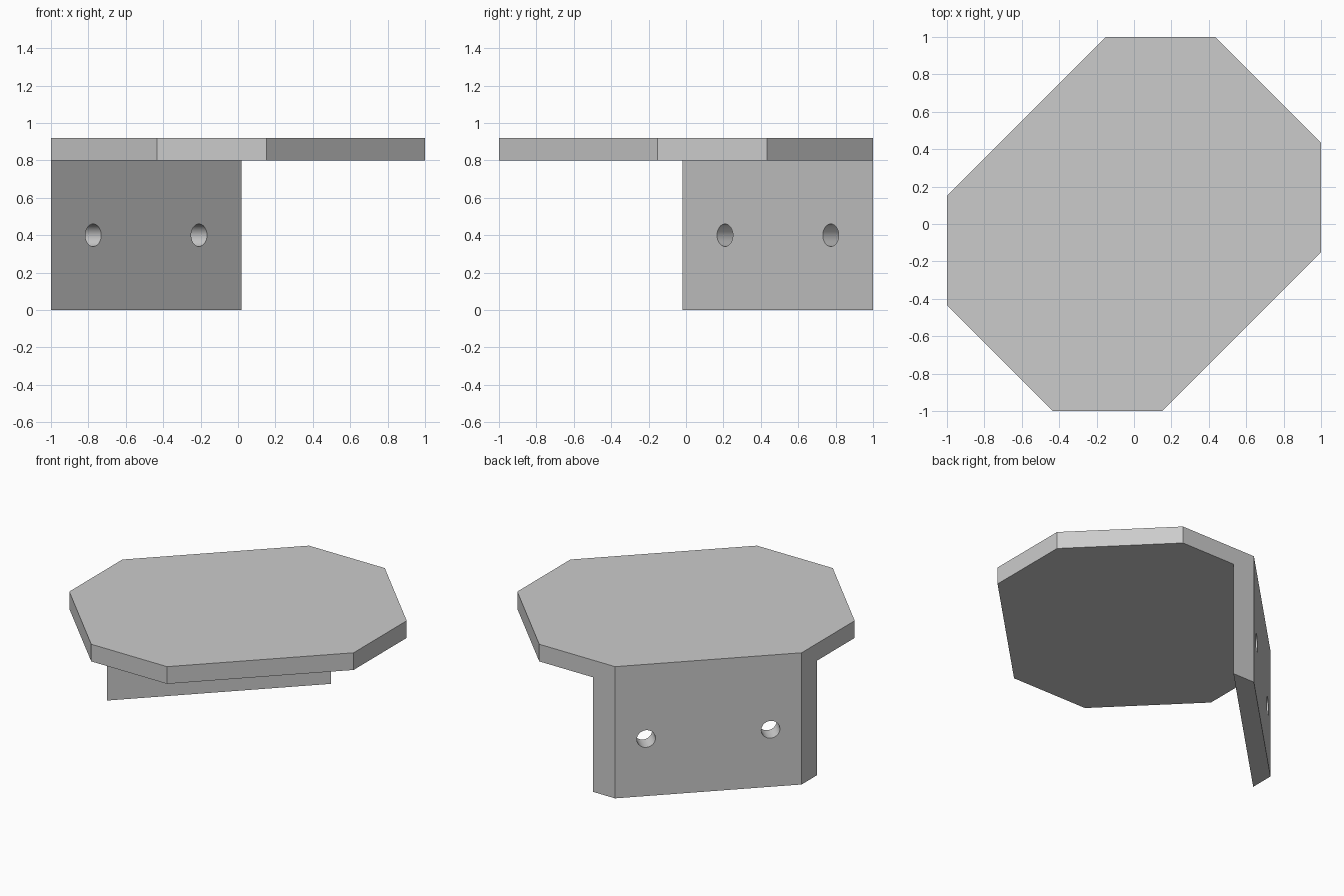
import bpy
import bmesh
from math import pi, radians, sqrt
from mathutils import Matrix, Vector

cube = bpy.data.objects.get("Cube")
if cube:
    bpy.data.objects.remove(cube, do_unlink=True)

HEIGHT = 0.92          # overall height
THICK = 0.12           # sheet thickness of plate and flange
LONG, SHORT = 0.152, 0.434   # octagon corner positions along each side
HOLE_RADIUS = 0.06
HOLE_Z = 0.40
HOLE_OFFSET = 0.40     # along the flange, either side of its middle

grey = bpy.data.materials.new("plain grey")
grey.use_nodes = True
grey.diffuse_color = (0.6, 0.6, 0.6, 1)
grey.node_tree.nodes["Principled BSDF"].inputs["Base Color"].default_value = (0.6, 0.6, 0.6, 1)


def make_object(name, bm):
    bmesh.ops.recalc_face_normals(bm, faces=bm.faces)
    mesh = bpy.data.meshes.new(name)
    bm.to_mesh(mesh)
    bm.free()
    mesh.materials.append(grey)
    obj = bpy.data.objects.new(name, mesh)
    bpy.context.collection.objects.link(obj)
    return obj


def prism(name, outline, bottom, top):
    bm = bmesh.new()
    face = bm.faces.new([bm.verts.new((x, y, bottom)) for x, y in outline])
    side = bmesh.ops.extrude_face_region(bm, geom=[face])["geom"]
    verts = [v for v in side if isinstance(v, bmesh.types.BMVert)]
    bmesh.ops.translate(bm, verts=verts, vec=(0, 0, top - bottom))
    return make_object(name, bm)


def cut(target, cutter):
    cutter.hide_render = True
    mod = target.modifiers.new("cut", 'BOOLEAN')
    mod.operation = 'DIFFERENCE'
    mod.solver = 'EXACT'
    mod.object = cutter
    bpy.context.view_layer.objects.active = target
    bpy.ops.object.modifier_apply(modifier=mod.name)
    bpy.data.objects.remove(cutter, do_unlink=True)


# Solid octagonal block, from which plate and flange are carved in one piece
half = [(-LONG, 1), (SHORT, 1), (1, SHORT), (1, -LONG)]
bracket = prism("angle_bracket", half + [(-x, -y) for x, y in half], 0, HEIGHT)

# Space under the plate, leaving the flange standing on the long diagonal side
inner = 1 - LONG - THICK * sqrt(2) + 1   # y - x on the flange's inner face
inner -= 2 * LONG - LONG - LONG + 0.0
inner = (1 + LONG) - THICK * sqrt(2)
clearance = prism("under_plate_cutter",
                  [(-2, inner - 2), (2 - inner, 2), (2, 2), (2, -2), (-2, -2)],
                  -1, HEIGHT - THICK)
cut(bracket, clearance)

# Two bolt holes square through the flange
along = Vector((1, 1, 0)).normalized()
outward = Vector((-1, 1, 0)).normalized()
middle = Vector((-(1 + LONG) / 2, (1 + LONG) / 2, HOLE_Z))
for sign in (-1, 1):
    place = (Matrix.Translation(middle + along * sign * HOLE_OFFSET)
             @ outward.to_track_quat('Z', 'Y').to_matrix().to_4x4())
    bm = bmesh.new()
    bmesh.ops.create_cone(bm, cap_ends=True, segments=48, radius1=HOLE_RADIUS,
                          radius2=HOLE_RADIUS, depth=4 * THICK, matrix=place)
    cut(bracket, make_object("bolt_hole_cutter", bm))

# Smooth hole walls, sharp plate edges
bpy.ops.object.select_all(action='DESELECT')
bracket.select_set(True)
bpy.context.view_layer.objects.active = bracket
bpy.ops.object.shade_smooth_by_angle(angle=radians(30))
